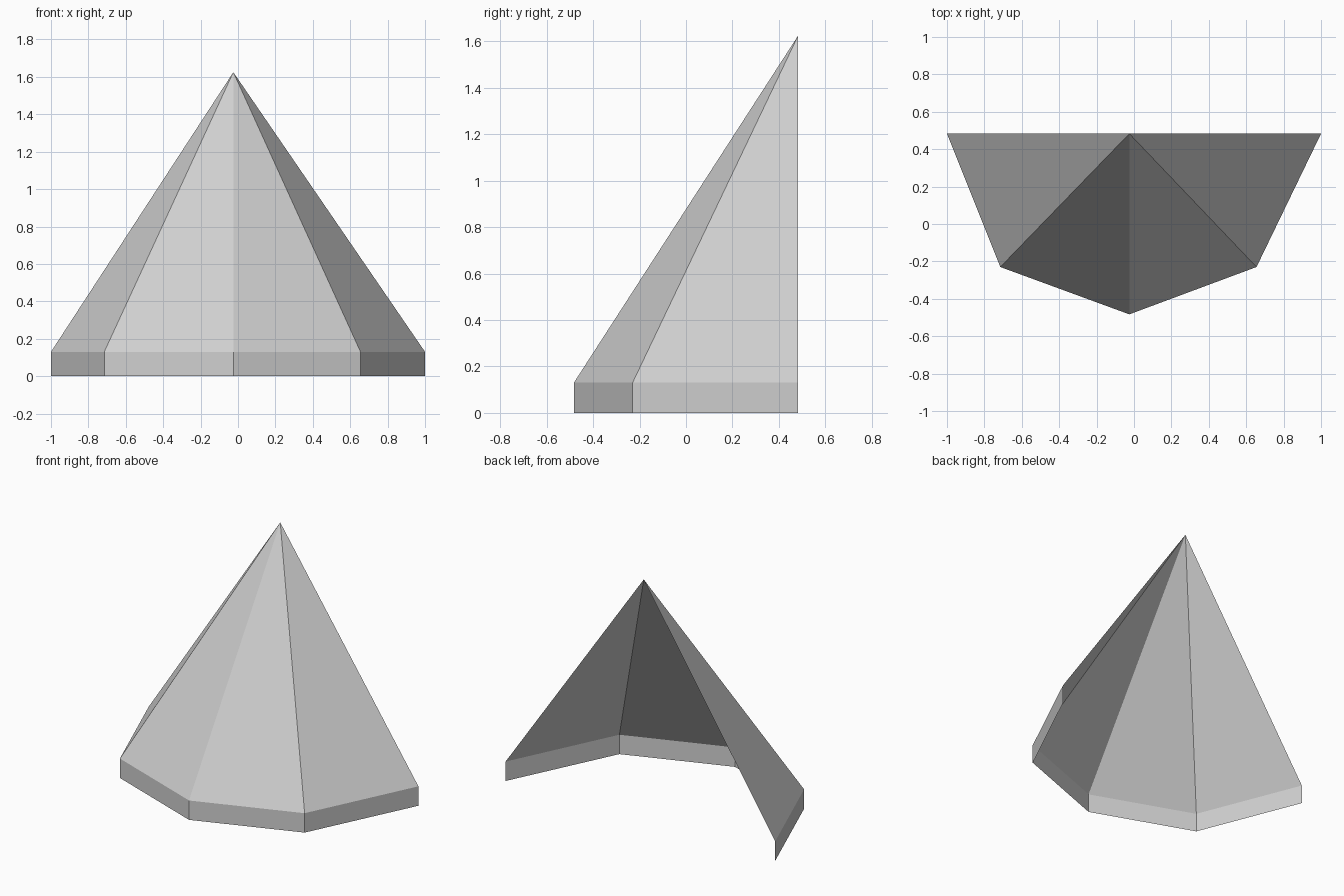
import bpy
import bmesh

cube = bpy.data.objects.get("Cube")
if cube:
    bpy.data.objects.remove(cube, do_unlink=True)

# Plain grey surface
grey = bpy.data.materials.new("light_grey")
grey.use_nodes = True
colour = (0.63, 0.63, 0.63, 1.0)
grey.diffuse_color = colour
grey.node_tree.nodes["Principled BSDF"].inputs["Base Color"].default_value = colour

# Half-octagon outline, left open at the back
outline = [(-1.0, 0.483), (-0.715, -0.23), (-0.025, -0.483), (0.655, -0.23), (1.0, 0.483)]
skirt_height = 0.13
apex_point = (-0.025, 0.483, 1.625)

bm = bmesh.new()
bottom = [bm.verts.new((x, y, 0)) for x, y in outline]
eaves = [bm.verts.new((x, y, skirt_height)) for x, y in outline]
apex = bm.verts.new(apex_point)

# Each side has an upright skirt panel and a sloping panel up to the tip
for i in range(len(outline) - 1):
    bm.faces.new((bottom[i], bottom[i + 1], eaves[i + 1], eaves[i]))
    bm.faces.new((eaves[i], eaves[i + 1], apex))

mesh = bpy.data.meshes.new("half_spire_roof")
bm.to_mesh(mesh)
bm.free()
mesh.materials.append(grey)
roof = bpy.data.objects.new("half_spire_roof", mesh)
bpy.context.collection.objects.link(roof)
